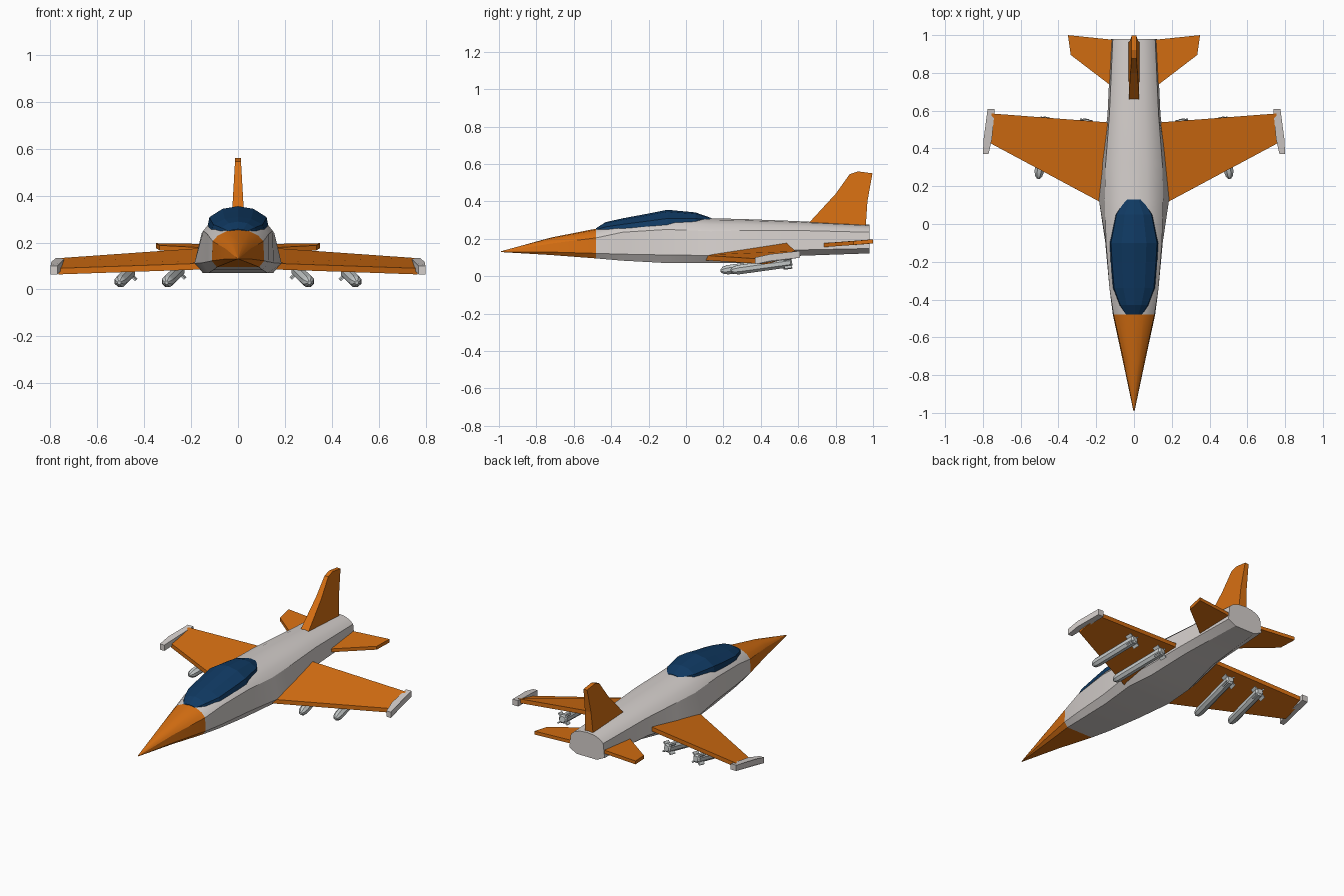
import bpy, bmesh, math
from mathutils import Vector, Matrix

if "Cube" in bpy.data.objects:
    bpy.data.objects.remove(bpy.data.objects["Cube"])


def material(name, rgb):
    m = bpy.data.materials.new(name)
    m.diffuse_color = (*rgb, 1)
    m.use_nodes = True
    m.node_tree.nodes["Principled BSDF"].inputs["Base Color"].default_value = m.diffuse_color
    return m


WHITE = material("warm_white", (0.66, 0.62, 0.60))
ORANGE = material("orange", (0.68, 0.16, 0.006))
BLUE = material("canopy_blue", (0.005, 0.042, 0.125))
GREY = material("store_grey", (0.56, 0.59, 0.59))


def finish(bm, name, mats, mirror=False, smooth=None):
    bmesh.ops.recalc_face_normals(bm, faces=bm.faces)
    me = bpy.data.meshes.new(name)
    bm.to_mesh(me)
    bm.free()
    ob = bpy.data.objects.new(name, me)
    bpy.context.collection.objects.link(ob)
    for m in mats:
        me.materials.append(m)
    if mirror:
        ob.modifiers.new("mirror", 'MIRROR')
    if smooth:
        bpy.ops.object.select_all(action='DESELECT')
        ob.select_set(True)
        bpy.context.view_layer.objects.active = ob
        bpy.ops.object.shade_smooth_by_angle(angle=math.radians(smooth))
    return ob


def skin(bm, rings):
    """Bridge a list of closed rings and cap both ends."""
    rows = [[bm.verts.new(p) for p in r] for r in rings]
    n = len(rows[0])
    for a, b in zip(rows, rows[1:]):
        for i in range(n):
            j = (i + 1) % n
            bm.faces.new((a[i], a[j], b[j], b[i]))
    bm.faces.new(rows[0])
    bm.faces.new(rows[-1])


def ring(y, half):
    """Symmetric section from half points listed bottom to top centre."""
    pts = half + [(-x, z) for x, z in reversed(half[:-1])]
    return [(x, y, z) for x, z in pts]


def plate(name, top, thick, mat):
    """Mirrored slab from a top outline."""
    bm = bmesh.new()
    skin(bm, [top, [(x, y, z - thick) for x, y, z in top]])
    return finish(bm, name, [mat], mirror=True)


# Fuselage: y, bottom width, low width, shoulder width, bottom z, shoulder z, top z
stations = [
    (-0.99, .002, .003, .002, .129, .131, .133),
    (-0.72, .045, .060, .055, .113, .175, .207),
    (-0.48, .090, .112, .108, .095, .205, .254),
    (-0.34, .105, .130, .130, .083, .235, .288),
    (-0.10, .125, .152, .148, .070, .250, .325),
    (0.13, .150, .186, .155, .070, .240, .310),
    (0.32, .135, .172, .150, .070, .245, .305),
    (0.58, .100, .140, .130, .108, .245, .295),
    (0.98, .070, .122, .112, .122, .235, .275),
]
bm = bmesh.new()
skin(bm, [ring(y, [(wb, zb), (wl, zb + .17 * (zt - zb)), (ws, zs),
                   (.8 * ws, zs + .5 * (zt - zs)),
                   (.45 * ws, zs + .88 * (zt - zs)), (0, zt)])
          for y, wb, wl, ws, zb, zs, zt in stations])
# Orange nose cone ahead of the cockpit
for f in bm.faces:
    f.material_index = 1 if f.calc_center_median().y < -0.48 else 0
finish(bm, "fuselage", [WHITE, ORANGE], smooth=25)

# Canopy: y, half width, base z, top z
bm = bmesh.new()
skin(bm, [ring(y, [(w, zb), (.93 * w, zb + .5 * (zt - zb)),
                   (.5 * w, zb + .88 * (zt - zb)), (0, zt)])
          for y, w, zb, zt in [
              (-.48, .045, .240, .257), (-.43, .078, .238, .289),
              (-.34, .113, .245, .309), (-.20, .125, .255, .335),
              (-.10, .131, .262, .355), (.05, .100, .275, .341),
              (.13, .048, .290, .313)]])
finish(bm, "canopy", [BLUE])

# Main wings, tip rails and tailplanes
plate("wing", [(.10, .074, .113), (.765, .43, .090), (.755, .585, .134),
               (.10, .535, .180)], .026, ORANGE)
plate("wing_tip_rail", [(.77, .37, .100), (.80, .37, .100), (.796, .45, .118),
                        (.775, .61, .135), (.737, .61, .135),
                        (.752, .45, .118)], .036, WHITE)
plate("tailplane", [(.08, .70, .174), (.335, .895, .188), (.35, 1.0, .197),
                    (.08, .972, .193)], .021, ORANGE)

# Vertical fin, thinner towards the top
outline = [(.66, .27), (.66, .288), (.80, .44), (.875, .545), (.92, .56),
           (.997, .55), (.97, .40), (.96, .25)]
bm = bmesh.new()
skin(bm, [[(s * (.028 - .016 * (z - .28) / .28), y, z) for y, z in outline]
          for s in (-1, 1)])
finish(bm, "vertical_fin", [ORANGE])


# Missiles with cross-shaped tail fins
def missile(name, nose, tail):
    nose, tail = Vector(nose), Vector(tail)
    axis = tail - nose
    length = axis.length
    bm = bmesh.new()
    prof = [(.008, 0), (.021, .015), (.027, .04), (.027, length - .01),
            (.018, length)]
    skin(bm, [[(r * math.cos(a), r * math.sin(a), t)
               for a in (math.tau * (i + .5) / 8 for i in range(8))]
              for r, t in prof])
    for k in range(2):
        m = (Matrix.Rotation(math.pi / 4 + k * math.pi / 2, 4, 'Z')
             @ Matrix.Translation((0, 0, length - .025))
             @ Matrix.Diagonal((.086, .008, .04, 1)))
        bmesh.ops.create_cube(bm, size=1, matrix=m)
    rot = axis.to_track_quat('Z', 'Y').to_matrix().to_4x4()
    bm.transform(Matrix.Translation(nose) @ rot)
    finish(bm, name, [GREY], mirror=True, smooth=30)


missile("inner_missile", (.305, .185, .029), (.252, .555, .080))
missile("outer_missile", (.507, .24, .029), (.462, .565, .074))
